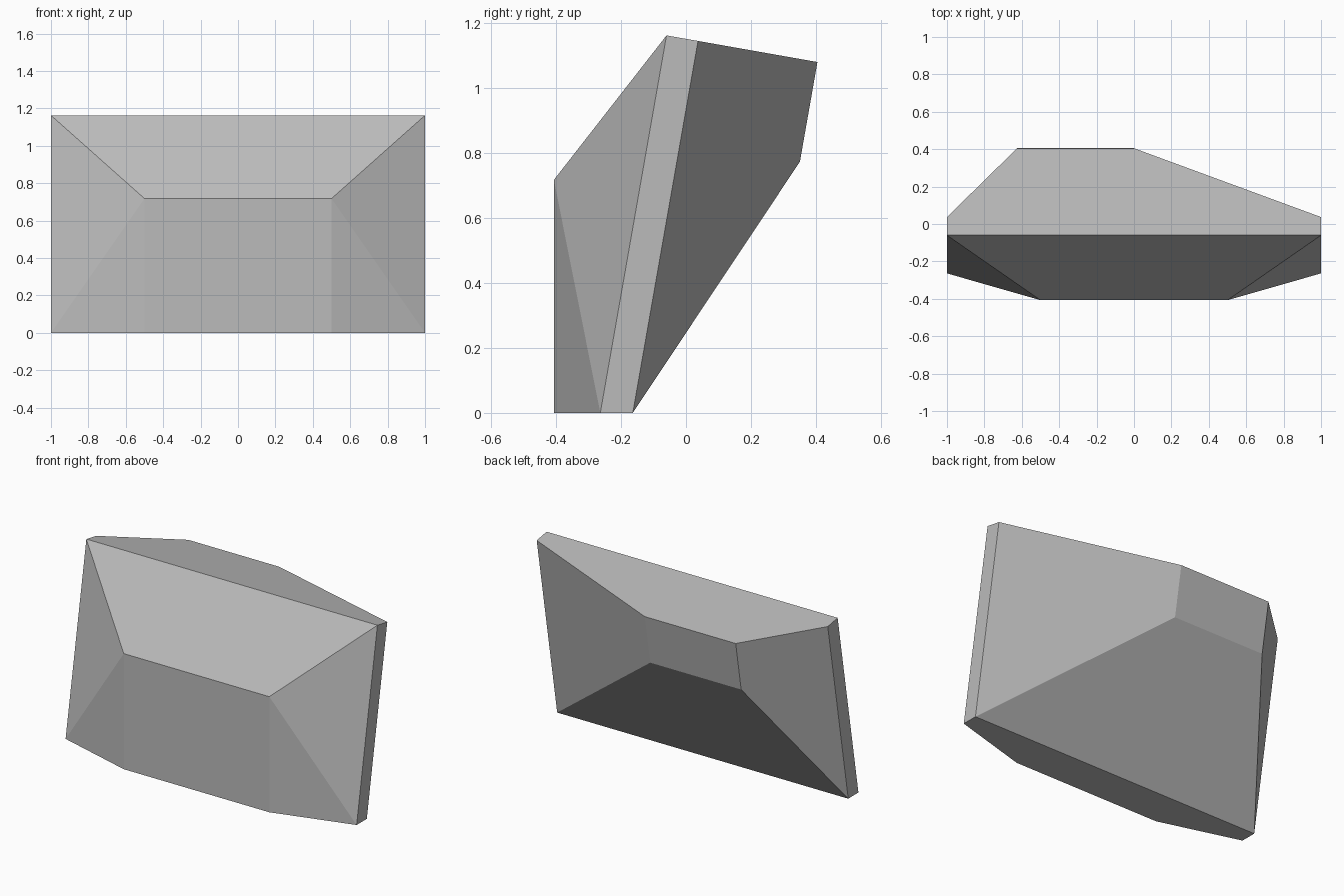
import bpy
import bmesh

if "Cube" in bpy.data.objects:
    bpy.data.objects.remove(bpy.data.objects["Cube"])

grey = bpy.data.materials.new("plain grey")
grey.diffuse_color = (0.5, 0.5, 0.5, 1)
grey.use_nodes = True
grey.node_tree.nodes["Principled BSDF"].inputs["Base Color"].default_value = grey.diffuse_color

bm = bmesh.new()


def panel(x0, x1, bottom, top):
    """Four corners between x0 and x1; bottom and top are (y, z)."""
    return [bm.verts.new((x, y, z)) for x, (y, z) in
            ((x0, bottom), (x1, bottom), (x1, top), (x0, top))]


# Upright front panel, two leaning rims, and the off-centre back panel
front = panel(-0.5, 0.5, (-0.407, 0), (-0.407, 0.718))
front_rim = panel(-1, 1, (-0.264, 0), (-0.06, 1.163))
back_rim = panel(-1, 1, (-0.164, 0), (0.037, 1.146))
back = panel(-0.625, 0.0, (0.351, 0.774), (0.405, 1.081))

bm.faces.new(front)
bm.faces.new(back[::-1])

# Front bevel: sloped brow, and cheeks folded along a diagonal
bm.faces.new((front[3], front[2], front_rim[2], front_rim[3]))
for upper, lower in ((2, 1), (3, 0)):
    bm.faces.new((front[upper], front[lower], front_rim[lower]))
    bm.faces.new((front[upper], front_rim[lower], front_rim[upper]))

# Flat base
bm.faces.new((front[0], front[1], front_rim[1], back_rim[1], back_rim[0], front_rim[0]))

# Rim sides and top strip, then the taper to the back panel
for i in (1, 2, 3):
    j = (i + 1) % 4
    bm.faces.new((front_rim[i], front_rim[j], back_rim[j], back_rim[i]))
for i in range(4):
    j = (i + 1) % 4
    bm.faces.new((back_rim[i], back_rim[j], back[j], back[i]))

bmesh.ops.recalc_face_normals(bm, faces=bm.faces)
mesh = bpy.data.meshes.new("faceted_block")
bm.to_mesh(mesh)
bm.free()
mesh.materials.append(grey)
bpy.context.collection.objects.link(bpy.data.objects.new("faceted_block", mesh))
